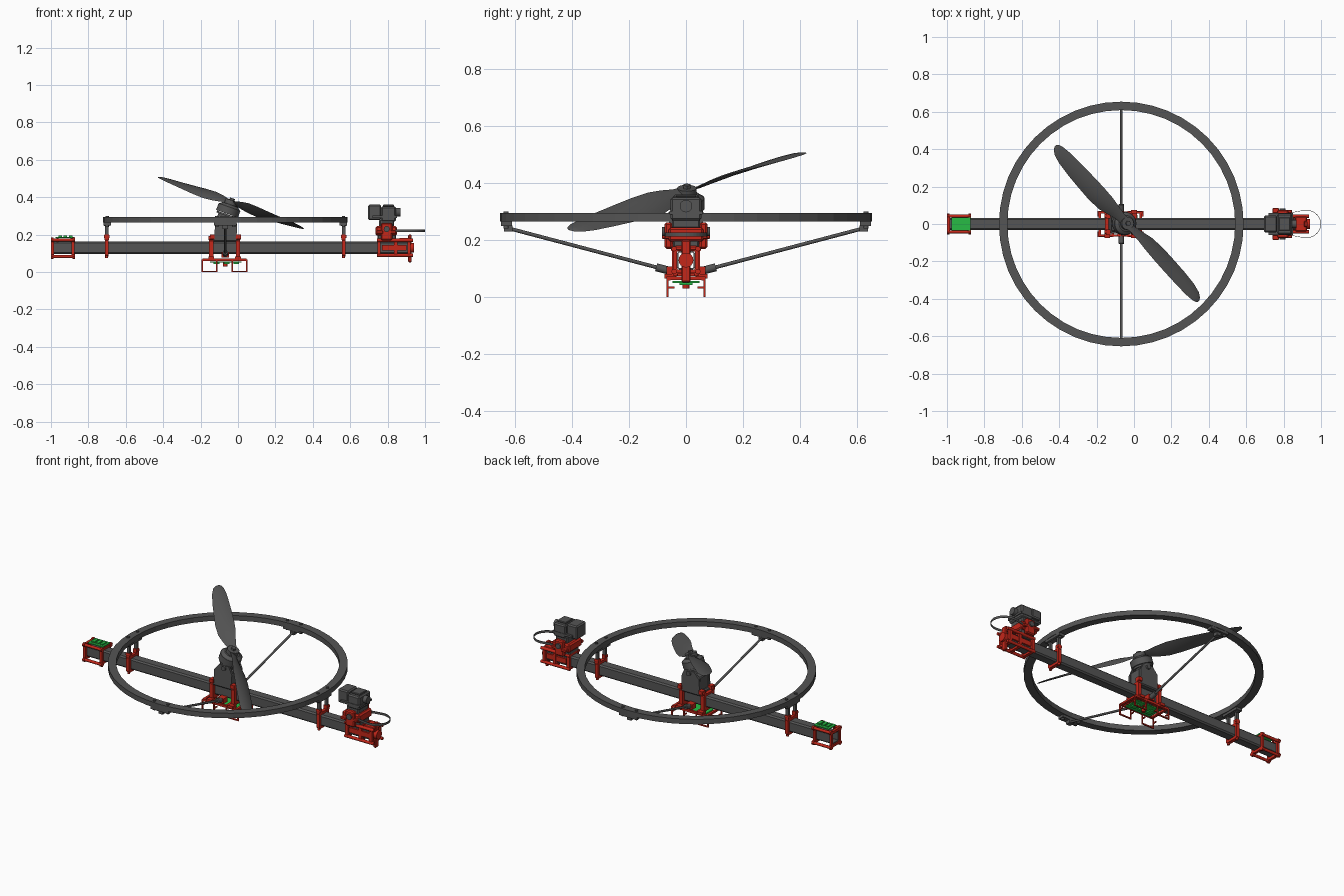
import bpy, bmesh
from math import sin, cos, pi, radians
from mathutils import Vector, Matrix

if "Cube" in bpy.data.objects:
    bpy.data.objects.remove(bpy.data.objects["Cube"])


def mat(name, rgb):
    m = bpy.data.materials.new(name)
    m.diffuse_color = (*rgb, 1)
    m.use_nodes = True
    m.node_tree.nodes["Principled BSDF"].inputs["Base Color"].default_value = m.diffuse_color
    return m


DARK = mat("dark_grey", (0.09, 0.09, 0.09))
RED = mat("red", (0.55, 0.02, 0.01))
GREEN = mat("green", (0.02, 0.5, 0.06))


def finish(name, bm, m, smooth=False):
    bmesh.ops.recalc_face_normals(bm, faces=bm.faces)
    me = bpy.data.meshes.new(name)
    bm.to_mesh(me)
    bm.free()
    ob = bpy.data.objects.new(name, me)
    bpy.context.collection.objects.link(ob)
    me.materials.append(m)
    if smooth:
        bpy.ops.object.select_all(action='DESELECT')
        ob.select_set(True)
        bpy.context.view_layer.objects.active = ob
        bpy.ops.object.shade_smooth_by_angle(angle=radians(35))
    return ob


def box(name, x, y, z, m=DARK, bevel=0):
    bm = bmesh.new()
    mid = [(a + b) / 2 for a, b in (x, y, z)]
    size = [b - a for a, b in (x, y, z)]
    bmesh.ops.create_cube(bm, size=1, matrix=Matrix.Translation(mid) @ Matrix.Diagonal((*size, 1)))
    if bevel:
        bmesh.ops.bevel(bm, geom=bm.edges[:], offset=bevel, segments=1, affect='EDGES')
    return finish(name, bm, m)


def rod(name, a, b, r, m=DARK, seg=12, r2=None):
    a, b = Vector(a), Vector(b)
    bm = bmesh.new()
    q = (b - a).to_track_quat('Z', 'Y').to_matrix().to_4x4()
    bmesh.ops.create_cone(bm, cap_ends=True, segments=seg, radius1=r, radius2=r if r2 is None else r2,
                          depth=(b - a).length, matrix=Matrix.Translation((a + b) / 2) @ q)
    return finish(name, bm, m, True)


def loft(name, loops, m, ring=False, smooth=False):
    """Join closed loops; ring=True joins last to first, otherwise caps the ends."""
    bm = bmesh.new()
    vs = [[bm.verts.new(p) for p in lp] for lp in loops]
    n = len(vs[0])
    pairs = list(zip(vs, vs[1:])) + ([(vs[-1], vs[0])] if ring else [])
    for a, b in pairs:
        for i in range(n):
            bm.faces.new((a[i], a[(i + 1) % n], b[(i + 1) % n], b[i]))
    if not ring:
        bm.faces.new(vs[0])
        bm.faces.new(vs[-1])
    return finish(name, bm, m, smooth)


def rect(x, hy, z0, z1, c):
    pts = [(-hy, z0 + c), (-hy + c, z0), (hy - c, z0), (hy, z0 + c),
           (hy, z1 - c), (hy - c, z1), (-hy + c, z1), (-hy, z1 - c)]
    return [(x, y, z) for y, z in pts]


def collar(name, x0, x1, hy, z0, z1, m, inner=(0.031, 0.098, 0.162)):
    o, i = (hy, z0, z1, 0.008), (*inner, 0.001)
    return loft(name, [rect(x0, *o), rect(x0, *i), rect(x1, *i), rect(x1, *o)], m, ring=True)


def circle(cx, r, z, n=48):
    return [(cx + r * cos(2 * pi * i / n), r * sin(2 * pi * i / n), z) for i in range(n)]


CX = -0.068
# Main hollow beam
collar("main_beam", -0.995, 0.915, 0.031, 0.097, 0.163, DARK, (0.026, 0.103, 0.157))

# Guard ring with joint plates and bolts
loft("guard_ring", [circle(CX, 0.654, 0.265), circle(CX, 0.609, 0.265),
                    circle(CX, 0.609, 0.295), circle(CX, 0.654, 0.295)], DARK, ring=True)
for s in (-1, 1):
    box("ring_joint_side", (CX - 0.06, CX + 0.06), sorted((s * 0.612, s * 0.65)), (0.25, 0.268))
    box("ring_joint_end", sorted((CX + s * 0.612, CX + s * 0.65)), (-0.06, 0.06), (0.25, 0.268))
    for t in (-0.045, 0.045):
        rod("ring_bolt_side", (CX + t, s * 0.632, 0.242), (CX + t, s * 0.632, 0.301), 0.009)
        rod("ring_bolt_end", (CX + s * 0.632, t, 0.242), (CX + s * 0.632, t, 0.301), 0.009)
    # Side struts with sockets
    box("strut_lug", (CX - 0.014, CX + 0.014), sorted((s * 0.61, s * 0.64)), (0.23, 0.252))
    rod("side_strut", (CX, s * 0.62, 0.241), (CX, s * 0.07, 0.096), 0.0065)
    rod("strut_socket", (CX, s * 0.105, 0.105), (CX, s * 0.062, 0.094), 0.014)
    box("strut_anchor", (CX - 0.02, CX + 0.02), sorted((s * 0.03, s * 0.068)), (0.078, 0.108), RED)

# Ring posts and their beam clamps
for x in (-0.702, 0.565):
    collar("post_clamp", x - 0.01, x + 0.01, 0.046, 0.082, 0.178, RED)
    for s in (-1, 1):
        box("ring_post", (x - 0.009, x + 0.009), sorted((s * 0.028, s * 0.042)), (0.165, 0.258))
        rod("clamp_bolt", (x - 0.014, s * 0.038, 0.19), (x + 0.014, s * 0.038, 0.19), 0.009, RED)
        box("clamp_lug", (x - 0.011, x + 0.011), sorted((s * 0.022, s * 0.046)), (0.172, 0.2), RED)
        rod("clamp_foot", (x, s * 0.036, 0.074), (x, s * 0.036, 0.095), 0.008, RED)
    box("post_cap", (x - 0.014, x + 0.014), (-0.044, 0.044), (0.246, 0.258))

# Tail end cage with circuit board
for x in (-1.0, -0.89):
    collar("tail_flange", x, x + 0.015, 0.044, 0.082, 0.178, RED)
for s in (-1, 1):
    for z in (0.083, 0.172):
        rod("tail_rail", (-1.0, s * 0.042, z), (-0.872, s * 0.042, z), 0.0085, RED)
        for x in (-1.0, -0.885):
            rod("tail_rail_nut", (x, s * 0.042, z), (x + 0.013, s * 0.042, z), 0.013, RED, 8)
    for x in (-0.965, -0.89):
        rod("board_post", (x, s * 0.028, 0.16), (x, s * 0.028, 0.185), 0.005, RED, 8)
box("tail_board", (-0.975, -0.875), (-0.035, 0.035), (0.182, 0.188), GREEN)
for i in range(3):
    x = -0.96 + i * 0.028
    box("tail_chip", (x, x + 0.018), (-0.022, 0.02), (0.188, 0.195), GREEN)

# Central tower
for x in (-0.143, 0.0):
    collar("tower_clamp", x - 0.011, x + 0.011, 0.05, 0.075, 0.175, RED)
    for s in (-1, 1):
        rod("tower_bolt", (x - 0.014, s * 0.042, 0.182), (x + 0.014, s * 0.042, 0.182), 0.011, RED)
        box("tower_foot", (x - 0.016, x + 0.016), sorted((s * 0.035, s * 0.075)), (0.066, 0.082), RED)
box("tower_base", (-0.135, -0.003), (-0.052, 0.052), (0.163, 0.19), DARK, 0.006)
for s in (-1, 1):
    y0, y1 = s * 0.04, s * 0.052
    prof = [(-0.128, 0.17), (-0.008, 0.17), (-0.005, 0.255), (-0.025, 0.3), (-0.09, 0.3), (-0.122, 0.262)]
    loft("tower_cheek", [[(x, y, z) for x, z in prof] for y in (y0, y1)], DARK)
    rod("tilt_pivot", (-0.056, s * 0.03, 0.285), (-0.056, s * 0.062, 0.285), 0.014)
    box("tower_red_bracket", (-0.15, -0.125), sorted((s * 0.03, s * 0.06)), (0.178, 0.2), RED)
    box("tower_red_bracket", (-0.01, 0.015), sorted((s * 0.03, s * 0.06)), (0.178, 0.2), RED)
box("tower_core", (-0.122, -0.008), (-0.04, 0.04), (0.185, 0.27), DARK, 0.005)

# Tilted motor and propeller
TILT = radians(19.5)
n = Vector((sin(TILT), 0, cos(TILT)))
hub = Vector((-0.037, 0.003, 0.372))
rod("motor_yoke", hub - n * 0.1, hub - n * 0.075, 0.045, DARK, 24)
rod("motor_stator", hub - n * 0.076, hub - n * 0.066, 0.056, DARK, 24)
rod("motor_bell", hub - n * 0.064, hub - n * 0.026, 0.062, DARK, 32)
rod("motor_cap", hub - n * 0.026, hub - n * 0.012, 0.06, DARK, 32, 0.042)
rod("propeller_hub", hub - n * 0.014, hub + n * 0.012, 0.034, DARK, 24)
rod("propeller_nut", hub + n * 0.01, hub + n * 0.024, 0.014, DARK, 6)
d0 = Vector((-0.674, 0.70, 0.238)).normalized()
# distance, chord, pitch in degrees, forward sweep
STATIONS = [(0.0, 0.05, -22, 0), (0.05, 0.052, -32, 0), (0.1, 0.075, -36, 0.004), (0.16, 0.1, -33, 0.008),
            (0.24, 0.106, -28, 0.008), (0.33, 0.1, -23, 0.005), (0.42, 0.092, -18, 0.002),
            (0.5, 0.08, -14, -0.002), (0.55, 0.06, -12, -0.006), (0.573, 0.035, -11, -0.01), (0.58, 0.012, -11, -0.012)]
FOIL = [(-0.5, 0), (-0.3, 0.06), (0, 0.085), (0.3, 0.065), (0.5, 0), (0.3, -0.03), (0, -0.04), (-0.3, -0.03)]
for s in (-1, 1):
    d = d0 * s
    p = n.cross(d)
    loops = []
    for t, c, a, o in STATIONS:
        a = radians(a)
        u, v = p * cos(a) + n * sin(a), n * cos(a) - p * sin(a)
        loops.append([hub + d * t + p * o + u * c * f + v * c * g for f, g in FOIL])
    loft("propeller_blade", loops, DARK, smooth=True)

# Belly tray, board and landing skids
for s in (-1, 1):
    box("tray_rail", (-0.19, 0.045), sorted((s * 0.055, s * 0.068)), (0.058, 0.072), RED)
    for x0, x1 in ((-0.195, -0.11), (-0.035, 0.05)):
        y = sorted((s * 0.061, s * 0.069))
        box("skid_bottom", (x0, x1), y, (0, 0.007), RED)
        for x in (x0, x1 - 0.007):
            box("skid_leg", (x, x + 0.007), y, (0, 0.066), RED)
            box("skid_brace", (x, x + 0.007), sorted((s * 0.04, s * 0.065)), (0.03, 0.037), RED)
for x in (-0.19, -0.12, -0.04, 0.03):
    box("tray_crossbar", (x, x + 0.014), (-0.065, 0.065), (0.06, 0.072), RED)
box("belly_board", (-0.15, 0.02), (-0.048, 0.048), (0.05, 0.057), GREEN)
for x in (-0.13, -0.075, -0.025):
    box("belly_chip", (x, x + 0.03), (-0.022, 0.022), (0.043, 0.05), GREEN)
rod("belly_sensor", (CX, 0, 0.03), (CX, 0, 0.05), 0.012, RED)

# Nose mount on the beam
for x in (0.745, 0.835, 0.905):
    collar("nose_flange", x, x + 0.018, 0.046, 0.085, 0.177, RED)
for s in (-1, 1):
    for z in (0.09, 0.17):
        rod("nose_rail", (0.742, s * 0.042, z), (0.935, s * 0.042, z), 0.009, RED)
    box("nose_side_plate", (0.77, 0.9), sorted((s * 0.031, s * 0.042)), (0.115, 0.145), RED)
box("nose_end_plate", (0.91, 0.928), (-0.016, 0.016), (0.052, 0.2), RED, 0.004)
rod("nose_end_knob", (0.915, 0, 0.13), (0.94, 0, 0.13), 0.026, RED, 16)
box("nose_block", (0.86, 0.925), (-0.04, 0.04), (0.163, 0.182), RED, 0.005)

# Nose sensor unit
box("unit_pedestal", (0.745, 0.845), (-0.045, 0.045), (0.163, 0.2), DARK, 0.005)
box("unit_cradle", (0.735, 0.85), (-0.062, 0.062), (0.195, 0.245), RED, 0.008)
box("unit_neck", (0.755, 0.835), (-0.05, 0.05), (0.24, 0.282), DARK, 0.006)
for s in (-1, 1):
    box("cradle_ear", (0.74, 0.775), sorted((s * 0.05, s * 0.085)), (0.205, 0.222), RED, 0.003)
    box("cradle_ear", (0.815, 0.845), sorted((s * 0.05, s * 0.075)), (0.205, 0.222), RED, 0.003)
    box("cradle_cheek", (0.765, 0.825), sorted((s * 0.048, s * 0.075)), (0.17, 0.262), RED, 0.006)
    rod("cradle_pivot", (0.795, s * 0.07, 0.23), (0.795, s * 0.084, 0.23), 0.016, DARK, 16)
box("unit_body_front", (0.695, 0.765), (-0.045, 0.045), (0.278, 0.36), DARK, 0.007)
box("unit_body_rear", (0.765, 0.845), (-0.055, 0.055), (0.27, 0.35), DARK, 0.007)
box("unit_collar", (0.72, 0.85), (-0.058, 0.058), (0.29, 0.302), DARK)
box("unit_top_cap", (0.775, 0.835), (-0.035, 0.035), (0.35, 0.36), DARK, 0.003)
rod("unit_lens", (0.84, 0, 0.32), (0.868, 0, 0.32), 0.022, DARK, 20)

# Thin bumper strap looping round the nose
arc = [(0.92 + 0.08 * cos(a), 0.075 * sin(a)) for a in [radians(-100 + i * 10) for i in range(21)]]
path = [(0.83, -0.06)] + arc + [(0.83, 0.06)]
strap = []
for x, y in path:
    k = Vector((x - 0.9, y)).normalized() * 0.0025
    strap.append([(x, y, 0.213), (x - k.x, y - k.y, 0.213), (x - k.x, y - k.y, 0.227), (x, y, 0.227)])
loft("bumper_strap", strap, DARK)
